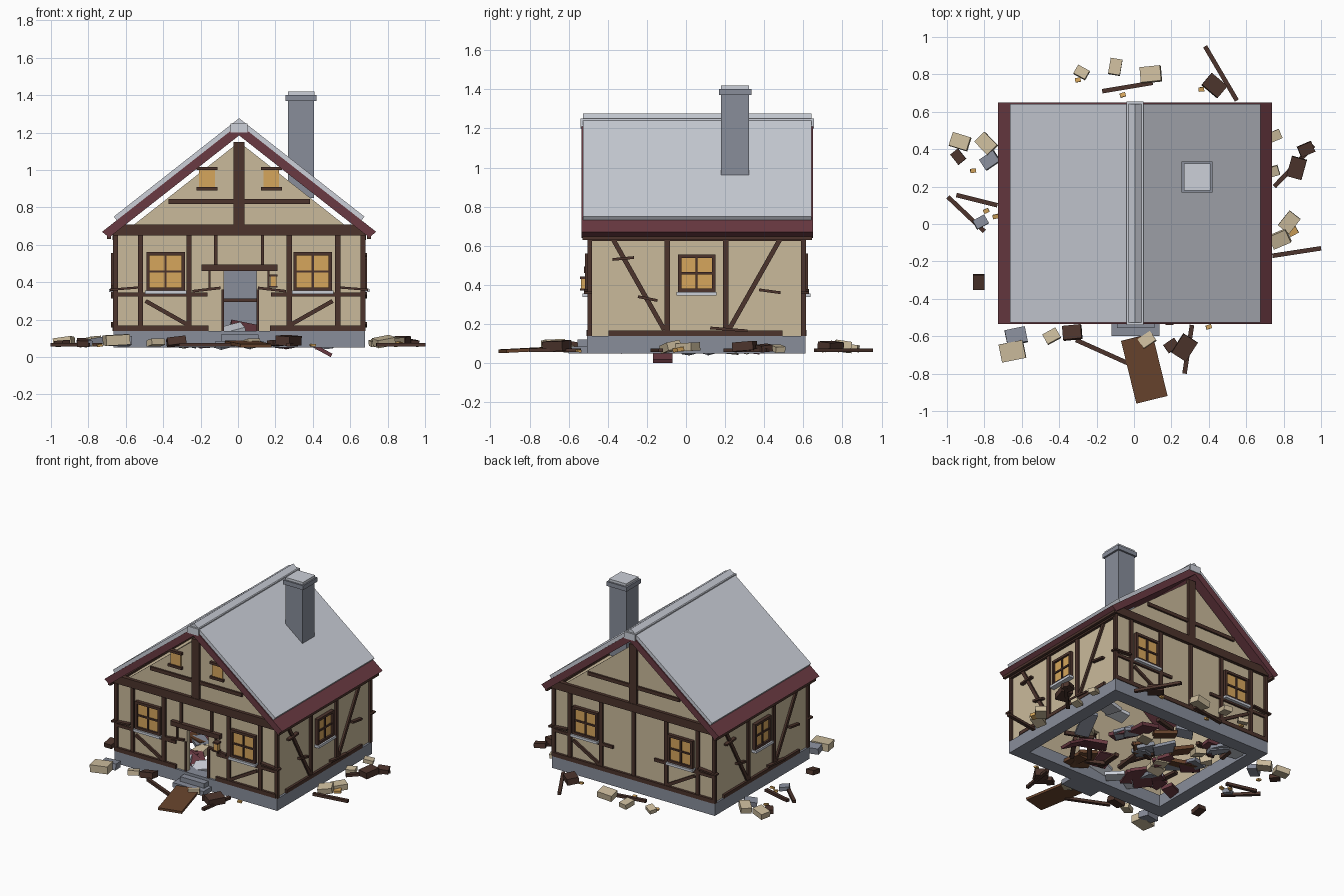
import bpy, bmesh, math, random
from mathutils import Matrix, Vector, Euler

if "Cube" in bpy.data.objects:
    bpy.data.objects.remove(bpy.data.objects["Cube"])

random.seed(7)
CX, CY = 0.006, 0.054          # house centre
HX, HY = 0.658, 0.545          # half sizes of the plaster walls


def material(name, r, g, b):
    m = bpy.data.materials.new(name)
    lin = [((c / 255 + 0.055) / 1.055) ** 2.4 for c in (r, g, b)]
    m.diffuse_color = (*lin, 1)
    m.use_nodes = True
    m.node_tree.nodes["Principled BSDF"].inputs["Base Color"].default_value = m.diffuse_color
    return m


PLASTER = material("plaster", 202, 186, 155)
TIMBER = material("dark timber", 76, 52, 44)
TRIM = material("maroon trim", 106, 58, 66)
SLATE = material("pale slate", 204, 208, 217)
STONE = material("blue stone", 136, 141, 154)
AMBER = material("amber glass", 214, 166, 92)
DOOR = material("door brown", 104, 68, 45)


def finish(name, bm, mat):
    bmesh.ops.recalc_face_normals(bm, faces=bm.faces)
    me = bpy.data.meshes.new(name)
    bm.to_mesh(me)
    bm.free()
    me.materials.append(mat)
    ob = bpy.data.objects.new(name, me)
    bpy.context.collection.objects.link(ob)
    return ob


def box(name, center, size, mat, rot=(0, 0, 0), frame=Matrix()):
    bm = bmesh.new()
    m = frame @ Matrix.Translation(center) @ Euler(rot).to_matrix().to_4x4()
    bmesh.ops.create_cube(bm, size=1, matrix=m @ Matrix.Diagonal((*size, 1)))
    return finish(name, bm, mat)


def span(name, x, y, z, mat):
    """Box from (min, max) ranges."""
    r = (x, y, z)
    return box(name, [(a + b) / 2 for a, b in r], [b - a for a, b in r], mat)


def prism(name, pts, y0, y1, mat):
    """Profile in x, z extruded along y."""
    bm = bmesh.new()
    f = bm.faces.new([bm.verts.new((CX + x, y0, z)) for x, z in pts])
    ext = bmesh.ops.extrude_face_region(bm, geom=[f])
    bmesh.ops.translate(bm, vec=(0, y1 - y0, 0),
                        verts=[v for v in ext["geom"] if isinstance(v, bmesh.types.BMVert)])
    return finish(name, bm, mat)


# Each wall: turn about z and distance from the centre; local x runs along it, local -y is out
WALLS = {"front": (0, HY), "right": (90, HX), "back": (180, HY), "left": (-90, HX)}


def frame(wall):
    a, d = WALLS[wall]
    return (Matrix.Translation((CX, CY, 0)) @ Matrix.Rotation(math.radians(a), 4, 'Z')
            @ Matrix.Translation((0, -d, 0)))


def bar(wall, name, u0, z0, u1, z1, w=0.028, out=0.014, mat=TIMBER):
    """Beam on a wall between two points, w wide, standing out from the plaster."""
    ang = math.atan2(z1 - z0, u1 - u0)
    box(f"{wall}_{name}", ((u0 + u1) / 2, 0.005 - out / 2, (z0 + z1) / 2),
        (math.hypot(u1 - u0, z1 - z0), out + 0.01, w), mat, (0, -ang, 0), frame(wall))


def window(wall, u, z, w=0.2, h=0.2):
    bar(wall, "window_glass", u - w / 2, z, u + w / 2, z, h, 0.012, AMBER)
    for s in (-1, 1):
        bar(wall, "window_jamb", u + s * (w / 2 - .008), z - h / 2, u + s * (w / 2 - .008), z + h / 2, .018, .026)
        bar(wall, "window_rail", u - w / 2, z + s * (h / 2 - .008), u + w / 2, z + s * (h / 2 - .008), .018, .026)
    bar(wall, "window_mullion", u, z - h / 2, u, z + h / 2, .012, .02)
    bar(wall, "window_crossbar", u - w / 2, z, u + w / 2, z, .012, .02)
    bar(wall, "window_sill", u - w / 2 - .008, z - h / 2 - .009, u + w / 2 + .008, z - h / 2 - .009, .018, .038, SLATE)


# Stone foundation ring and door steps
X0, X1, Y0, Y1 = CX - .672, CX + .672, -.506, .612
for n, y in (("front", (Y0, Y0 + .1)), ("back", (Y1 - .1, Y1))):
    span("foundation_" + n, (X0, X1), y, (.05, .14), STONE)
for n, x in (("left", (X0, X0 + .1)), ("right", (X1 - .1, X1))):
    span("foundation_" + n, x, (Y0 + .1, Y1 - .1), (.05, .14), STONE)
span("lower_step", (-.12, .135), (-.60, Y0), (.05, .085), STONE)
span("upper_step", (-.09, .11), (-.555, Y0), (.085, .12), STONE)

# Plaster walls, with an open doorway in front
T = 0.035
wx, wy = (CX - HX, CX + HX), (CY - HY, CY + HY)
span("front_wall_left", (wx[0], -.075), (wy[0], wy[0] + T), (.14, .69), PLASTER)
span("front_wall_right", (.1, wx[1]), (wy[0], wy[0] + T), (.14, .69), PLASTER)
span("front_wall_over_door", (-.075, .1), (wy[0], wy[0] + T), (.47, .69), PLASTER)
span("back_wall", wx, (wy[1] - T, wy[1]), (.14, .69), PLASTER)
span("left_wall", (wx[0], wx[0] + T), (wy[0] + T, wy[1] - T), (.14, .65), PLASTER)
span("right_wall", (wx[1] - T, wx[1]), (wy[0] + T, wy[1] - T), (.14, .65), PLASTER)
for n, y in (("front", wy[0]), ("back", wy[1] - T)):
    prism(n + "_gable", [(-.585, .69), (.585, .69), (0, 1.15)], y, y + T, PLASTER)
span("inner_stone_panel", (-.09, .12), (.53, .57), (.14, .47), STONE)
span("inner_panel_rail", (-.09, .12), (.515, .53), (.295, .312), TIMBER)

# Timber frame of the two gable walls
for wall in ("front", "back"):
    bar(wall, "wall_plate", -.672, .68, .672, .68, .06, .024)
    bar(wall, "king_post", 0, .7, 0, 1.15, .06, .02)
    bar(wall, "gable_rail", -.378, .832, .378, .832, .026)
    for s in (-1, 1):
        bar(wall, "corner_post", s * .662, .14, s * .662, .65, .026)
        bar(wall, "outer_post", s * .527, .14, s * .527, .65)
        bar(wall, "inner_post", s * .268, .14, s * .268, .65)
        bar(wall, "mid_rail", s * .66, .335, s * .17, .335, .022)
        bar(wall, "brace", s * .5, .30, s * .27, .17, .022)
        bar(wall, "sill_beam", s * .66, .155, s * .165, .155, .03, .018)
        window(wall, s * .393, .458, .205, .205)
        bar(wall, "splinter", s * .69, .36, s * .54, .372, .012, .03)
bar("back", "middle_post", 0, .14, 0, .65)
bar("back", "middle_sill", -.17, .155, .17, .155, .03, .018)
bar("front", "door_lintel", -.2, .478, .205, .478, .034, .03)
for s in (-1, 1):
    bar("front", "post_over_door", s * .125, .49, s * .125, .65, .018)
    bar("front", "broken_door_post", s * .158, .37, s * .158, .46, .01)
    bar("front", "door_splinter", s * .25, .352, s * .1, .37, .014, .02)
    bar("front", "door_jamb", s * .094 + .006, .14, s * .094 + .006, .36, .014)
    u = s * .172
    bar("front", "attic_glass", u, .9, u, 1.0, .085, .008, AMBER)
    for z in (.9, 1.008):
        bar("front", "attic_bar", u - .056, z, u + .056, z, .018, .02)

# Timber frame of the long walls
for wall in ("right", "left"):
    for s in (-1, 1):
        bar(wall, "corner_post", s * .547, .14, s * .547, .65, .022)
        bar(wall, "post", s * .15, .14, s * .15, .65)
        bar(wall, "brace", s * .425, .63, s * .165, .17, .024)
    bar(wall, "sill_beam", -.45, .153, .44, .153, .026, .018)
    bar(wall, "top_beam", -.55, .645, .55, .645, .04, .02)
    window(wall, 0, .46, .19, .19)
    for u0, z0, u1, z1 in ((-.43, .53, -.32, .54), (-.3, .34, -.2, .32), (.32, .375, .43, .36), (.07, .18, .26, .165)):
        bar(wall, "splinter", u0, z0, u1, z1, .014, .026)

# Lantern beside the door
box("lantern_glass", (.19, -.52, .405), (.032, .032, .05), AMBER)
box("lantern_cap", (.19, -.52, .436), (.042, .042, .012), TIMBER)
box("lantern_base", (.19, -.52, .376), (.042, .042, .01), TIMBER)

# Roof: maroon deck, pale slate cover, eave boards and ridge cap
K = 0.785
for n, s in (("left", -1), ("right", 1)):
    prism(n + "_roof_deck", [(0, 1.245), (s * .733, 1.245 - K * .733), (s * .695, 1.185 - K * .695), (0, 1.185)],
          -.535, .65, TRIM)
    prism(n + "_roof_slate", [(0, 1.277), (s * .67, 1.277 - K * .67), (s * .65, 1.235 - K * .65), (0, 1.235)],
          -.527, .642, SLATE).data.vertices
    prism(n + "_eave_board", [(s * .685, .67), (s * .706, .66), (s * .706, .63), (s * .685, .63)],
          -.53, .645, TIMBER)
prism("ridge_cap", [(-.045, 1.2), (.045, 1.2), (.045, 1.25), (.025, 1.28), (-.025, 1.28), (-.045, 1.25)][:3]
      + [(-.045, 1.25)], -.54, .655, SLATE)

# Chimney
span("chimney_shaft", (.267, .406), (.18, .322), (.85, 1.38), STONE)
span("chimney_collar", (.255, .42), (.168, .335), (1.37, 1.402), STONE)
span("chimney_top", (.267, .41), (.18, .323), (1.402, 1.42), SLATE)

# Fallen door in front of the steps
box("fallen_door", (.055, -.772, .07), (.172, .345, .018), DOOR, (.05, 0, .24))

# Loose blocks around the house: x, y, size, turn
BLOCKS = {
    PLASTER: [(-.93, .44, .1, -.3), (-.79, .43, .1, -.8), (-.65, -.68, .13, .2), (-.44, -.6, .08, .5),
              (.07, -.62, .08, .6), (-.28, .81, .07, -.5), (-.1, .84, .085, 1.4), (.09, .8, .11, .1),
              (.75, .47, .07, .4), (.83, .01, .1, .9), (.78, -.08, .1, .4), (.74, .28, .07, .3)],
    STONE: [(-.77, .34, .09, .6), (-.82, .01, .07, .5), (-.63, -.6, .11, .2)],
    TIMBER: [(-.94, .36, .07, -.9), (-.83, -.31, .08, 1.57), (-.33, -.58, .1, .1), (.27, -.66, .12, 1),
             (.2, -.65, .07, .6), (.87, .3, .11, 1.3), (.92, .4, .08, .4), (.43, .74, .11, -.7)],
    AMBER: [(-.86, .285, .03, .1), (-.79, .07, .03, .4), (-.74, .04, .03, .2), (.4, -.55, .03, .3),
            (-.3, .77, .03, .2), (-.06, .69, .03, .3), (.36, .72, .03, .1), (.85, -.04, .05, .5)]}
for mat, items in BLOCKS.items():
    for x, y, s, a in items:
        box("rubble_block", (x, y, .055 + s * .28), (s, s * .75, s * .42), mat,
            (random.uniform(-.2, .2), random.uniform(-.2, .2), a))

# Broken beams lying on the ground
for x0, y0, x1, y1 in ((-.95, .155, -.73, .1), (-.995, .145, -.8, -.04), (-.31, -.62, -.02, -.75),
                       (.31, -.54, .27, -.8), (-.17, .71, .1, .755), (.38, .95, .55, .66),
                       (.75, .2, .96, .42), (.74, -.17, 1.0, -.13)):
    box("fallen_beam", ((x0 + x1) / 2, (y0 + y1) / 2, .066), (math.hypot(x1 - x0, y1 - y0), .024, .02),
        TIMBER, (0, 0, math.atan2(y1 - y0, x1 - x0)))

# Collapsed heap inside the house
for i in range(54):
    mat = (TRIM, PLASTER, STONE, TIMBER, SLATE, TRIM, TIMBER, DOOR, STONE)[i % 9]
    p = (CX + random.uniform(-.52, .52), CY + random.uniform(-.4, .4), random.uniform(.075, .1))
    if mat is TIMBER:
        size = (random.uniform(.14, .26), .03, .025)
    elif mat is PLASTER:
        size = (.1, .08, .045)
    else:
        size = (random.uniform(.1, .22), random.uniform(.08, .14), .025)
    box("inner_rubble", p, size, mat,
        (random.uniform(-.25, .25), random.uniform(-.25, .25), random.uniform(0, 3.1)))
box("door_rubble_slab", (-.03, -.38, .145), (.12, .1, .03), SLATE, (.3, -.25, .2))
box("door_rubble_board", (.03, -.3, .15), (.14, .12, .02), TRIM, (.5, .2, .1))
box("low_shard", (.43, -.12, .047), (.16, .1, .02), TRIM, (0, .5, 0))
